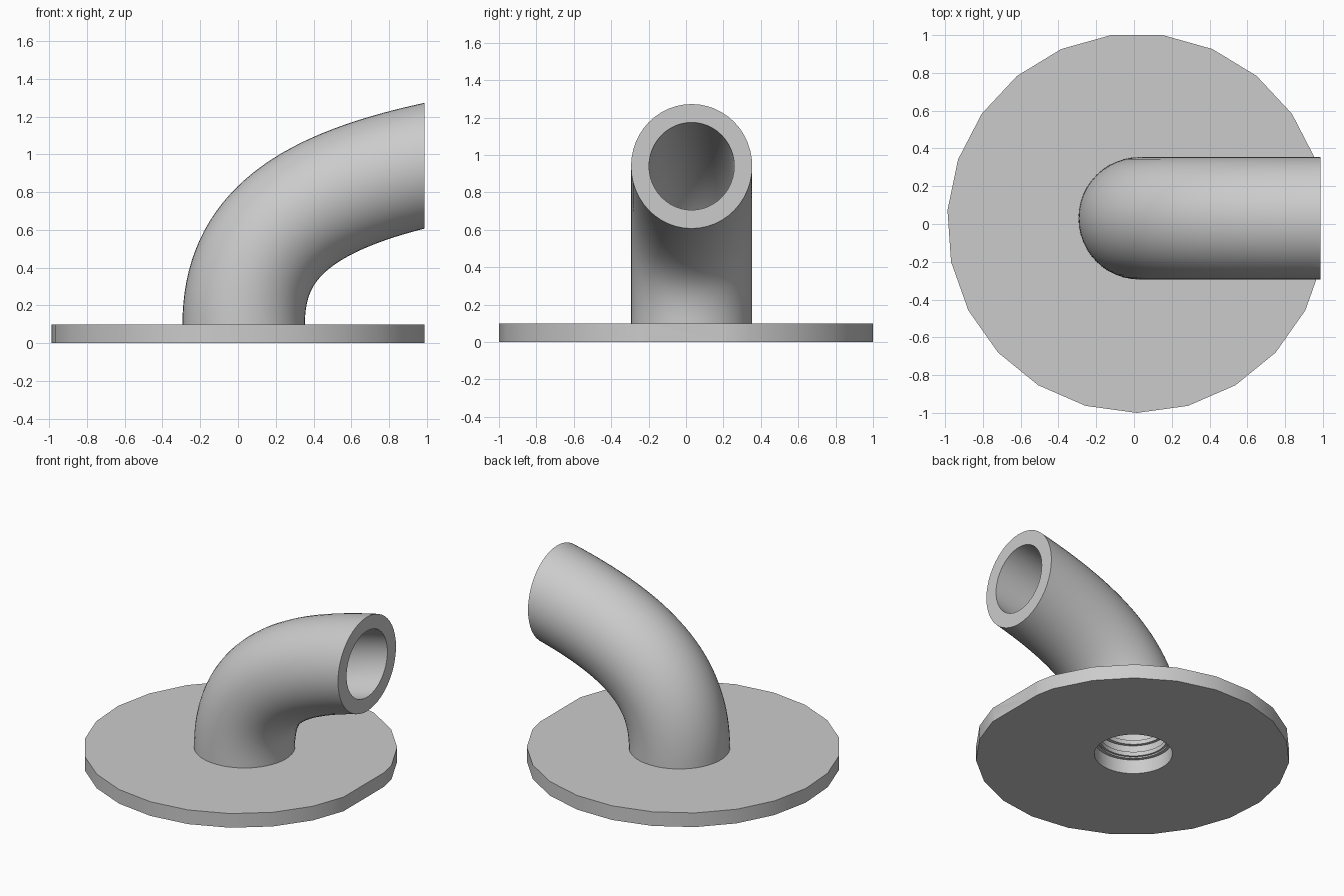
import bpy
import bmesh
from math import sin, cos, pi, radians
from mathutils import Vector

cube = bpy.data.objects.get("Cube")
if cube:
    bpy.data.objects.remove(cube, do_unlink=True)

# Single plain grey
grey = bpy.data.materials.new("plain grey")
grey.use_nodes = True
colour = (0.6, 0.6, 0.6, 1)
grey.diffuse_color = colour
grey.node_tree.nodes["Principled BSDF"].inputs["Base Color"].default_value = colour

CUT_X = 0.9875
PIPE_X, PIPE_Y = 0.03, 0.03
SIDES = 23


def circle(centre, radius, along=Vector((0, 0, 1)), count=48):
    """Ring of points around a direction lying in the XZ plane."""
    side = Vector((0, 1, 0))
    across = side.cross(along)
    return [centre + across * radius * cos(2 * pi * i / count)
            + side * radius * sin(2 * pi * i / count) for i in range(count)]


def build(name, rings, cut=False):
    """Join the rings in order, the last back to the first, and trim flush."""
    bm = bmesh.new()
    loops = [[bm.verts.new(p) for p in ring] for ring in rings]
    for a, b in zip(loops, loops[1:] + loops[:1]):
        for i in range(len(a)):
            j = (i + 1) % len(a)
            bm.faces.new((a[i], a[j], b[j], b[i]))
    if cut:
        bmesh.ops.bisect_plane(
            bm, geom=bm.verts[:] + bm.edges[:] + bm.faces[:],
            plane_co=(CUT_X, 0, 0), plane_no=(1, 0, 0), clear_outer=True)
        border = [e for e in bm.edges if e.is_boundary]
        if cut == "annulus":
            bmesh.ops.bridge_loops(bm, edges=border)
        else:
            bmesh.ops.edgeloop_fill(bm, edges=border)
    bmesh.ops.recalc_face_normals(bm, faces=bm.faces[:])
    mesh = bpy.data.meshes.new(name)
    bm.to_mesh(mesh)
    bm.free()
    mesh.materials.append(grey)
    obj = bpy.data.objects.new(name, mesh)
    bpy.context.collection.objects.link(obj)
    bpy.ops.object.select_all(action='DESELECT')
    obj.select_set(True)
    bpy.context.view_layer.objects.active = obj
    bpy.ops.object.shade_smooth_by_angle(angle=radians(30))
    return obj


# Base flange: a polygon disc with a round hole
def polygon(z):
    points = []
    for i in range(2 * SIDES):
        a = -pi / 2 + pi * i / SIDES
        r = 1.0047 * (cos(pi / SIDES) if i % 2 else 1)
        points.append(Vector((0.015 + r * cos(a), 0.0047 + r * sin(a), z)))
    return points


def hole(z):
    return [Vector((PIPE_X + 0.25 * cos(-pi / 2 + pi * i / SIDES),
                    PIPE_Y + 0.25 * sin(-pi / 2 + pi * i / SIDES), z))
            for i in range(2 * SIDES)]


build("base_flange", [polygon(0), polygon(0.1), hole(0.1), hole(0)], cut="end")

# Bent pipe: hollow section swept along a cubic bend
p0, p1, p2, p3 = (Vector((x, PIPE_Y, z)) for x, z in
                  ((PIPE_X, 0.1), (PIPE_X, 0.57), (0.35, 0.81), (1.1, 0.965)))
outer, inner = [], []
STEPS = 32
for k in range(STEPS + 1):
    t = k / STEPS
    u = 1 - t
    point = p0 * u**3 + p1 * 3 * u * u * t + p2 * 3 * u * t * t + p3 * t**3
    along = ((p1 - p0) * u * u + (p2 - p1) * 2 * u * t + (p3 - p2) * t * t).normalized()
    outer.append(circle(point, 0.324, along))
    inner.append(circle(point, 0.228, along))
build("bent_pipe", outer + inner[::-1], cut="annulus")

# Narrow seating rings inside the foot of the pipe
for label, low, high, bore in (("lower", 0.11, 0.14, 0.215), ("upper", 0.19, 0.22, 0.205)):
    shape = ((0.235, low), (0.235, high), (bore, high), (bore, low))
    build(label + "_seat_ring",
          [circle(Vector((PIPE_X, PIPE_Y, z)), r) for r, z in shape])
